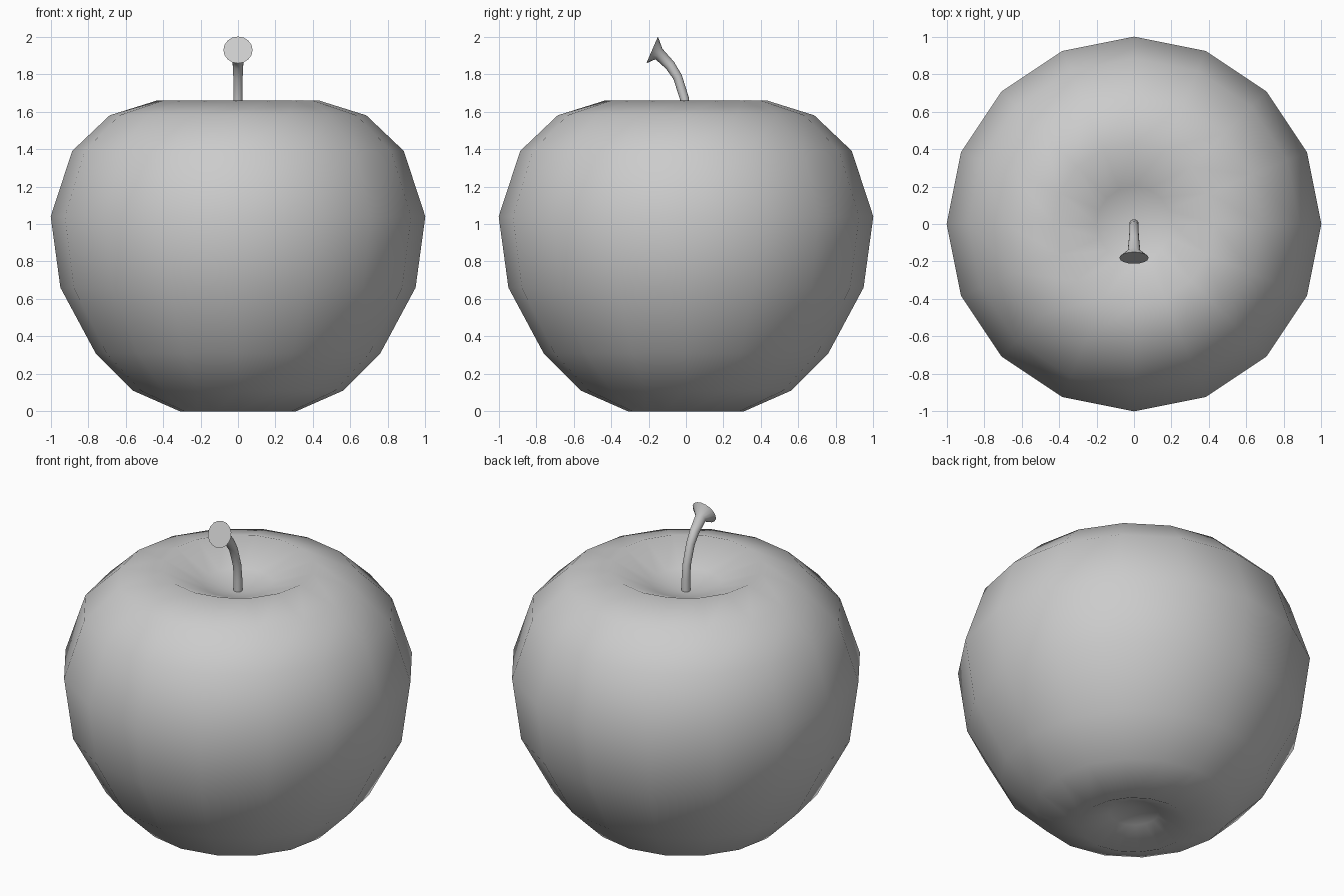
import bpy, bmesh, math
from mathutils import Vector

if "Cube" in bpy.data.objects:
    bpy.data.objects.remove(bpy.data.objects["Cube"])

SIDES = 16


def skin(name, rings, start_tip=None, end_tip=None):
    """Bridge rings of (centre, tilt about x, radius) and close both ends."""
    bm = bmesh.new()
    loops = []
    for (cy, cz), tilt, r in rings:
        side = Vector((1, 0, 0))
        up = Vector((0, math.cos(tilt), math.sin(tilt)))
        loop = []
        for i in range(SIDES):
            a = 2 * math.pi * i / SIDES
            loop.append(bm.verts.new(Vector((0, cy, cz)) + r * (math.cos(a) * side + math.sin(a) * up)))
        loops.append(loop)
    for lo, hi in zip(loops, loops[1:]):
        for i in range(SIDES):
            j = (i + 1) % SIDES
            bm.faces.new((lo[i], lo[j], hi[j], hi[i]))
    for loop, tip in ((loops[0], start_tip), (loops[-1], end_tip)):
        if tip is None:
            bm.faces.new(loop)
        else:
            t = bm.verts.new((0, 0, tip))
            for i in range(SIDES):
                bm.faces.new((loop[i], loop[(i + 1) % SIDES], t))
    bmesh.ops.recalc_face_normals(bm, faces=bm.faces)
    mesh = bpy.data.meshes.new(name)
    bm.to_mesh(mesh)
    bm.free()
    obj = bpy.data.objects.new(name, mesh)
    bpy.context.collection.objects.link(obj)
    for p in mesh.polygons:
        p.use_smooth = True
    return obj


# Fruit body: lathe profile from the bottom dimple to the top dimple
profile = [(0.14, 0.08), (0.31, 0.0), (0.56, 0.11), (0.76, 0.31), (0.948, 0.66),
           (1.0, 1.04), (0.885, 1.39), (0.685, 1.58), (0.43, 1.66), (0.2, 1.555)]
skin("apple_body", [((0, z), 0, r) for r, z in profile], 0.11, 1.505)

# Stem: curved tube leaning forward, flaring into a flat round end
stem = skin("stem", [
    ((0.0, 1.46), 0.0, 0.025),
    ((0.0, 1.58), 0.08, 0.025),
    ((-0.008, 1.67), 0.2, 0.024),
    ((-0.045, 1.785), 0.45, 0.025),
    ((-0.085, 1.847), 0.7, 0.028),
    ((-0.145, 1.908), 1.0, 0.034),
    ((-0.181, 1.929), 1.16, 0.078),
])
# Flat cut faces stay sharp
for p in stem.data.polygons:
    if len(p.vertices) == SIDES:
        p.use_smooth = False
